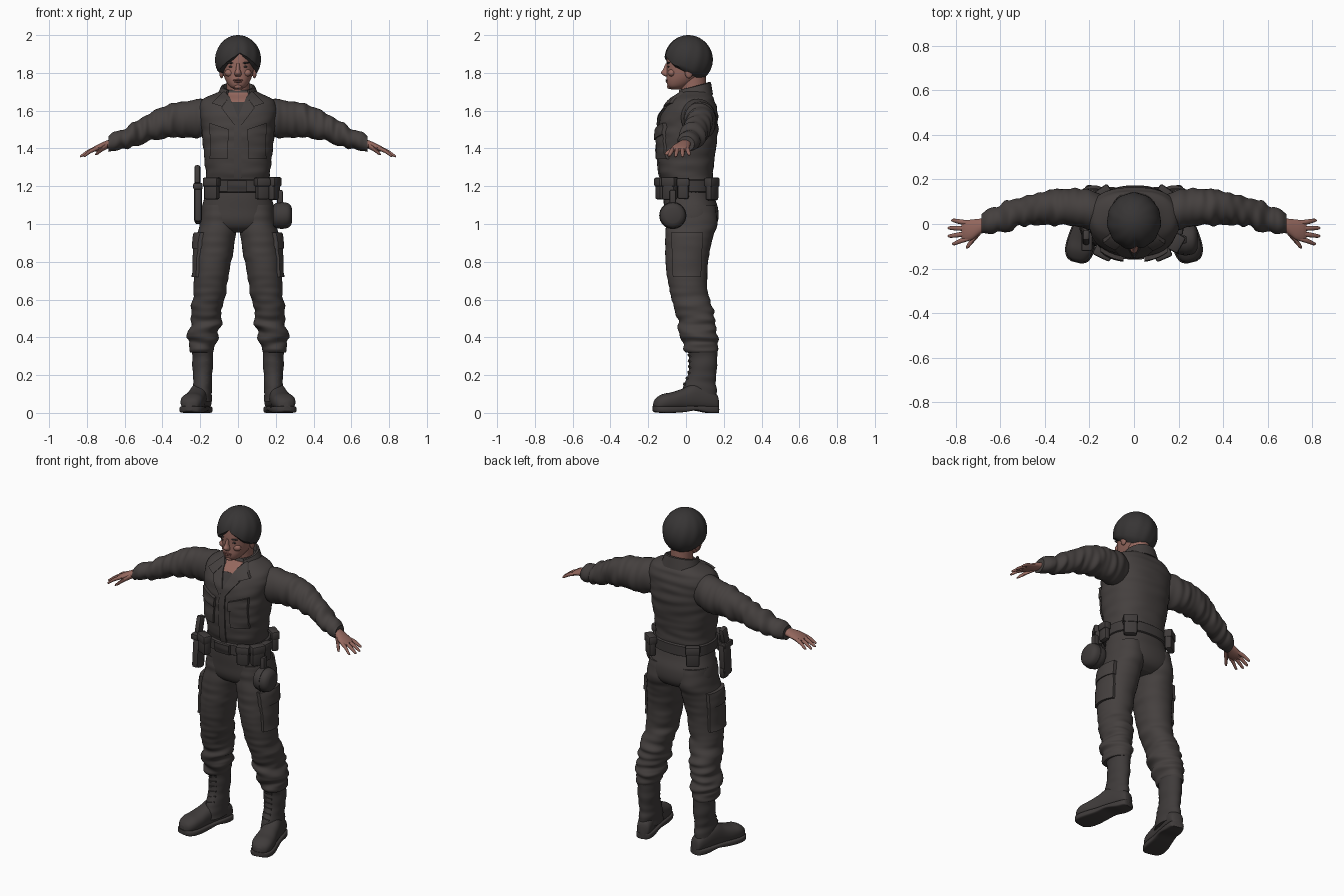
import bpy, bmesh, math
from mathutils import Vector, Matrix, noise
from mathutils.bvhtree import BVHTree

if "Cube" in bpy.data.objects:
    bpy.data.objects.remove(bpy.data.objects["Cube"])


def material(name, rgb):
    m = bpy.data.materials.new(name)
    m.diffuse_color = (*rgb, 1)
    m.use_nodes = True
    m.node_tree.nodes["Principled BSDF"].inputs["Base Color"].default_value = m.diffuse_color
    return m


CLOTH = material("dark cloth", (0.059, 0.051, 0.049))
GEAR = material("dark gear", (0.050, 0.044, 0.043))
HAIR = material("dark hair", (0.038, 0.035, 0.035))
SKIN = material("skin", (0.30, 0.138, 0.112))
LIP = material("lip", (0.21, 0.085, 0.072))


def add(name, verts, faces, mat):
    me = bpy.data.meshes.new(name)
    me.from_pydata([tuple(v) for v in verts], [], faces)
    bm = bmesh.new()
    bm.from_mesh(me)
    bmesh.ops.recalc_face_normals(bm, faces=bm.faces)
    bm.to_mesh(me)
    bm.free()
    me.materials.append(mat)
    ob = bpy.data.objects.new(name, me)
    bpy.context.collection.objects.link(ob)
    return BVHTree.FromPolygons([Vector(v) for v in verts], faces)


def spline(secs, k):
    out = []
    for i in range(len(secs) - 1):
        a, b, c, d = secs[max(i - 1, 0)], secs[i], secs[i + 1], secs[min(i + 2, len(secs) - 1)]
        for j in range(k):
            t = j / k
            out.append([q + 0.5 * t * (r - p + t * (2 * p - 5 * q + 4 * r - s + t * (3 * (q - r) + s - p)))
                        for p, q, r, s in zip(a, b, c, d)])
    return out + [list(secs[-1])]


def loft(name, axis, secs, mat, n=32, k=6, p=2.0, w=None, m=None, s=1):
    """Sections are (position on axis, centre 1, centre 2, radius 1, radius 2)."""
    ax = "xyz".index(axis)
    scale = [7, 7, 7]
    scale[ax] = 27
    rows = spline(secs, k) if k > 1 else secs
    verts = []
    for t, a, b, ra, rb in rows:
        for i in range(n):
            g = 2 * math.pi * i / n
            u, v = [math.copysign(abs(f) ** (2 / p), f) for f in (math.cos(g), math.sin(g))]
            q = [a + ra * u, b + rb * v]
            q.insert(ax, t)
            if w:
                f = w(t) * noise.noise(Vector([x * y for x, y in zip(q, scale)]))
                q = [a + (ra + f) * u, b + (rb + f) * v]
                q.insert(ax, t)
            q = m @ Vector(q) if m else Vector(q)
            q.x *= s
            verts.append(q)
    faces = [(r * n + i, r * n + (i + 1) % n, r * n + n + (i + 1) % n, r * n + n + i)
             for r in range(len(rows) - 1) for i in range(n)]
    faces += [tuple(range(n)), tuple(range(len(verts) - n, len(verts)))]
    return add(name, verts, faces, mat)


def band(z, cx, rx, y0, y1):
    return (z, cx, (y0 + y1) / 2, rx, (y1 - y0) / 2)


def patch(name, bvh, corners, mat, t=0.01, side=0, n=10):
    """Plate laid on a surface; corners are (x, z) from the front or (y, z) from a side."""
    d = Vector((-side, 0, 0)) if side else Vector((0, 1, 0))
    A, B, C, D = [Vector(c) for c in corners]
    top, low = [], []
    for i in range(n + 1):
        for j in range(n + 1):
            q = A.lerp(B, i / n).lerp(D.lerp(C, i / n), j / n)
            o = Vector((side, q[0], q[1])) if side else Vector((q[0], -1, q[1]))
            hit = bvh.ray_cast(o, d)[0] or bvh.find_nearest(o)[0]
            top.append(hit - d * t)
            low.append(hit + d * 0.006)
    N, h = n + 1, len(top)
    faces = [(i * N + j, i * N + j + 1, i * N + N + j + 1, i * N + N + j) for i in range(n) for j in range(n)]
    faces += [tuple(x + h for x in f) for f in faces]
    rim = [j for j in range(n)] + [i * N + n for i in range(n)] + [n * N + j for j in range(n, 0, -1)] + \
          [i * N for i in range(n, 0, -1)]
    faces += [(a, b, b + h, a + h) for a, b in zip(rim, rim[1:] + rim[:1])]
    return add(name, top + low, faces, mat)


def solid(name, bm, mat, mx):
    bm.transform(mx)
    me = bpy.data.meshes.new(name)
    bm.to_mesh(me)
    bm.free()
    me.materials.append(mat)
    bpy.context.collection.objects.link(bpy.data.objects.new(name, me))


def box(name, loc, dims, mat=GEAR, rz=0, bevel=0.01, tilt=0):
    bm = bmesh.new()
    bmesh.ops.create_cube(bm, size=1, matrix=Matrix.Diagonal((*dims, 1)))
    bmesh.ops.bevel(bm, geom=bm.edges[:], offset=bevel, segments=2, profile=0.5, affect='EDGES')
    solid(name, bm, mat, Matrix.Translation(loc) @ Matrix.Rotation(rz, 4, 'Z') @ Matrix.Rotation(tilt, 4, 'X'))


def ball(name, loc, radii, mat, ry=0):
    bm = bmesh.new()
    bmesh.ops.create_uvsphere(bm, u_segments=16, v_segments=10, radius=1)
    solid(name, bm, mat, Matrix.Translation(loc) @ Matrix.Rotation(ry, 4, 'Y') @ Matrix.Diagonal((*radii, 1)))


# Jacket and trouser seat
jacket = loft("jacket", 'z', [band(z, 0, r, a, b) for z, r, a, b in (
    (1.17, .17, -.122, .14), (1.22, .168, -.13, .14), (1.28, .171, -.142, .145), (1.38, .183, -.15, .155),
    (1.48, .192, -.15, .168), (1.56, .2, -.14, .17), (1.62, .203, -.11, .163), (1.66, .185, -.075, .15),
    (1.69, .125, -.035, .13), (1.71, .08, -.02, .12))], CLOTH, n=48, k=8, p=2.4, w=lambda z: .006)
loft("trouser_seat", 'z', [band(z, 0, r, a, b) for z, r, a, b in (
    (1.2, .166, -.12, .138), (1.14, .178, -.12, .152), (1.08, .193, -.115, .17), (1.02, .196, -.11, .17),
    (.98, .17, -.09, .15), (.955, .10, -.05, .11))], CLOTH, n=40, p=2.3)

# Jacket front: shirt opening, collar, lapels, placket, pockets
patch("chest_skin", jacket, [(-.055, 1.695), (.055, 1.695), (.037, 1.645), (-.037, 1.645)], SKIN, .004)
patch("undershirt", jacket, [(-.04, 1.645), (.04, 1.645), (.005, 1.55), (-.005, 1.55)], GEAR, .005)
patch("placket", jacket, [(-.022, 1.56), (.018, 1.56), (.018, 1.235), (-.022, 1.235)], CLOTH, .007)
patch("buckle", jacket, [(-.055, 1.23), (.045, 1.23), (.045, 1.17), (-.055, 1.17)], GEAR, .03)
for s, side in ((1, "left"), (-1, "right")):
    def mir(*pts):
        return [(s * x, z) for x, z in pts]
    patch("collar_point_" + side, jacket, mir((.075, 1.703), (.14, 1.64), (.085, 1.622), (.045, 1.675)), CLOTH, .018)
    patch("lapel_" + side, jacket, mir((.045, 1.675), (.088, 1.615), (.02, 1.525), (-.005, 1.55)), CLOTH, .012)
    patch("chest_pocket_" + side, jacket, mir((.05, 1.49), (.145, 1.5), (.15, 1.345), (.055, 1.345)), CLOTH, .013)
    patch("pocket_flap_" + side, jacket, mir((.047, 1.5), (.15, 1.535), (.15, 1.475), (.047, 1.445)), CLOTH, .02)

# Folded collar around the neck
verts, rows = [], ((.072, .07, 1.69), (.08, .077, 1.752), (.09, .087, 1.75), (.118, .098, 1.685))
for i in range(33):
    g = math.radians(-140 + 280 * i / 32)
    f = (1 - math.cos(g)) / 2
    for rx, ry, z in rows:
        verts.append((rx * math.sin(g), .045 + ry * (1 + .25 * f) * math.cos(g), z - .045 * f))
add("collar", verts, [(4 * i + j, 4 * i + (j + 1) % 4, 4 * i + 4 + (j + 1) % 4, 4 * i + 4 + j)
                      for i in range(32) for j in range(4)] + [(0, 1, 2, 3), (128, 129, 130, 131)], CLOTH)

# Neck, head and face
loft("neck", 'z', [(1.6, 0, .04, .06, .05), (1.66, 0, .042, .062, .062), (1.72, 0, .04, .06, .066),
                   (1.8, 0, .035, .062, .07)], SKIN)
loft("head", 'z', [(1.712, 0, -.055, .018, .022), (1.728, 0, -.045, .044, .05), (1.755, 0, -.025, .063, .078),
                   (1.79, 0, -.005, .077, .097), (1.83, 0, .004, .084, .106), (1.87, 0, .01, .088, .112),
                   (1.92, 0, .01, .083, .104), (1.96, 0, .01, .055, .07)], SKIN, p=2.2)
loft("nose", 'z', [(1.782, 0, -.1, .012, .012), (1.79, 0, -.105, .018, .02), (1.802, 0, -.108, .017, .024),
                   (1.82, 0, -.104, .011, .017), (1.85, 0, -.098, .008, .01)], SKIN, n=16)
ball("upper_lip", (0, -.099, 1.762), (.026, .010, .005), LIP)
ball("lower_lip", (0, -.098, 1.753), (.022, .010, .006), LIP)
ball("chin", (0, -.085, 1.728), (.022, .016, .014), SKIN)
for s, side in ((1, "left"), (-1, "right")):
    ball("eye_" + side, (s * .036, -.092, 1.833), (.014, .005, .005), HAIR)
    ball("brow_" + side, (s * .038, -.092, 1.853), (.025, .009, .005), HAIR, s * -.1)
    ball("cheek_" + side, (s * .045, -.075, 1.80), (.026, .02, .02), SKIN)
    ball("ear_" + side, (s * .087, .015, 1.805), (.012, .022, .034), SKIN)

# Hair cap, cut lower at the back and parted over the forehead
edge = [(-180, 1.762), (-120, 1.772), (-90, 1.797), (-60, 1.80), (-35, 1.835), (-10, 1.872), (5, 1.895),
        (25, 1.87), (50, 1.83), (75, 1.81), (100, 1.787), (140, 1.768), (180, 1.762)]
verts, N, R = [], 72, 16
for i in range(N):
    a = -180 + 360 * i / N
    for (a0, z0), (a1, z1) in zip(edge, edge[1:]):
        if a0 <= a <= a1:
            zmin = z0 + (z1 - z0) * (a - a0) / (a1 - a0)
    g = math.radians(a)
    last = math.acos((zmin - 1.87) / .13)
    for j in range(R + 1):
        ph = last * max(j, .15) / R if j < R else last
        part = 1 - .06 * math.exp(-((a - 5) / 7) ** 2) * math.sin(ph)
        r = math.sin(ph) * part * (1 + .012 * math.sin(11 * g + 3 * ph) * math.sin(ph)) * (.86 if j == R else 1)
        verts.append((.121 * r * math.sin(g), .013 - .128 * r * math.cos(g), 1.87 + .13 * math.cos(ph)))
C = R + 1
add("hair", verts, [(i * C + j, (i + 1) % N * C + j, (i + 1) % N * C + j + 1, i * C + j + 1)
                    for i in range(N) for j in range(R)] + [tuple(i * C for i in range(N))], HAIR)

for s, side in ((1, "left"), (-1, "right")):
    # Sleeves
    loft("sleeve_" + side, 'x', [
        (.12, .05, 1.565, .07, .085), (.2, .065, 1.56, .088, .102), (.27, .075, 1.553, .085, .096),
        (.35, .075, 1.545, .08, .09), (.43, .07, 1.525, .075, .079), (.5, .058, 1.497, .073, .069),
        (.58, .035, 1.46, .068, .061), (.65, .008, 1.432, .055, .049), (.685, -.004, 1.423, .046, .042)],
        CLOTH, k=10, w=lambda x: .006 + .014 * min(1, max(0, (x - .2) * 5)), s=s)
    # Hands
    loft("palm_" + side, 'x', [
        (.65, .0, 1.43, .03, .025), (.69, -.01, 1.422, .034, .022), (.73, -.026, 1.408, .046, .019),
        (.76, -.03, 1.397, .045, .014), (.775, -.03, 1.392, .036, .008)], SKIN, n=20, s=s)
    for i, (y0, x1, y1, z1) in enumerate(((.004, .822, .016, 1.366), (-.02, .837, -.018, 1.358),
                                          (-.043, .837, -.054, 1.358), (-.064, .818, -.088, 1.36))):
        loft(f"finger_{i}_{side}", 'x', [
            (.74, y0, 1.403, .011, .011), ((.74 + x1) / 2, (y0 + y1) / 2, (1.412 + z1) / 2, .011, .011),
            (x1 - .01, y1, z1 + .004, .008, .008), (x1, y1, z1, .002, .002)], SKIN, n=12, k=4, s=s)
    loft("thumb_" + side, 'x', [(.69, -.03, 1.415, .018, .016), (.72, -.066, 1.396, .016, .013),
                                (.745, -.096, 1.376, .013, .01), (.756, -.106, 1.368, .004, .003)],
         SKIN, n=12, k=4, s=s)
    # Trouser legs gathered above the boots
    leg = loft("trouser_leg_" + side, 'z', [band(*v) for v in (
        (1.1, .098, .09, -.10, .155), (1.0, .104, .1, -.105, .165), (.93, .116, .102, -.108, .142),
        (.85, .125, .1, -.11, .125), (.75, .138, .092, -.105, .113), (.65, .15, .088, -.085, .115),
        (.55, .163, .084, -.06, .14), (.47, .175, .082, -.043, .153), (.41, .182, .08, -.035, .162),
        (.37, .186, .074, -.022, .166), (.345, .186, .066, -.008, .166), (.32, .186, .056, .01, .16))],
        CLOTH, n=36, k=10, p=2.15, w=lambda z: .005 + .018 * min(1, max(0, (.72 - z) * 4)), s=s)
    # Cargo pockets
    patch("cargo_pocket_" + side, leg, [(-.075, .93), (.085, .93), (.08, .72), (-.07, .72)], CLOTH, .014, s)
    patch("cargo_flap_" + side, leg, [(-.08, .955), (.09, .955), (.088, .87), (-.078, .87)], CLOTH, .02, s)
    # Boots
    shaft = loft("boot_shaft_" + side, 'z', [band(*v) for v in (
        (.35, .186, .058, .012, .166), (.335, .186, .06, .01, .168), (.32, .186, .056, .014, .165),
        (.24, .186, .055, .014, .163), (.17, .187, .05, .0, .158), (.12, .187, .05, -.02, .162),
        (.06, .187, .046, -.03, .163))], GEAR, w=lambda z: .006, s=s)
    turn = Matrix.Translation((.174, .17, 0)) @ Matrix.Rotation(math.radians(14), 4, 'Z')
    prof = ((0, .02, .075), (.012, .037, .1), (.06, .046, .13), (.13, .05, .155), (.19, .053, .13),
            (.25, .06, .11), (.30, .059, .1), (.335, .044, .08), (.35, .018, .06))
    loft("boot_foot_" + side, 'y', [(-t, 0, (h + .015) / 2, r, (h - .015) / 2) for t, r, h in prof],
         GEAR, n=28, p=2.4, m=turn, s=s)
    loft("boot_sole_" + side, 'y', [(-t * 1.01, 0, (.036 + b) / 2, r + .005, (.036 - b) / 2) for (t, r, h), b in
                                    zip(prof, (0, 0, 0, .012, .004, 0, 0, .003, .01))],
         GEAR, n=28, p=5, m=turn, s=s)
    for i in range(6):
        z = .15 + .03 * i
        patch(f"lace_{i}_{side}", shaft, [(s * .162, z + .014), (s * .212, z + .004), (s * .212, z - .004),
                                          (s * .162, z + .006)], GEAR, .006, n=4)

# Belt
loft("belt", 'z', [band(z, 0, r, -a, a + .012) for z, r, a in (
    (1.168, .172, .135), (1.172, .179, .141), (1.23, .179, .141), (1.235, .172, .135))], GEAR, n=48, k=1, p=2.4)


def pouch(name, x, y, w, d, h, z, rz):
    box(name, (x, y, z), (w, d, h), rz=rz, bevel=.012)
    box(name + "_flap", (x, y, z + h * .3), (w + .008, d + .01, h * .42), rz=rz, bevel=.01)


# Belt pouches
pouch("front_pouch_right", -.138, -.128, .078, .045, .115, 1.187, -.45)
pouch("front_pouch_left", .128, -.132, .07, .045, .115, 1.187, .4)
pouch("side_pouch_left", .19, -.085, .075, .045, .12, 1.187, 1.05)
pouch("hip_pouch_left", .2, -.015, .06, .035, .11, 1.187, 1.5)
pouch("back_pouch_left", .142, .138, .075, .04, .12, 1.185, -.6 + math.pi)
pouch("back_pouch_right", -.142, .138, .075, .04, .12, 1.185, .6 + math.pi)

# Round canteen cover hanging on the left hip
loft("canteen_cover", 'x', [(x, -.07, 1.045, r, r) for x, r in (
    (.185, .045), (.192, .06), (.21, .068), (.255, .068), (.275, .058), (.285, .04))], GEAR, k=3)
box("canteen_strap", (.222, -.07, 1.13), (.03, .035, .1), bevel=.008)
loft("canteen_rim", 'x', [(x, -.07, 1.045, .072, .072) for x in (.222, .24)], GEAR, k=1)

# Holster and grip on the right hip
box("holster", (-.212, -.075, 1.11), (.042, .075, .2), bevel=.014, tilt=-.08)
box("holster_tip", (-.212, -.065, 1.035), (.036, .055, .07), bevel=.014, tilt=-.08)
box("holster_strap", (-.212, -.08, 1.2), (.05, .082, .035), bevel=.008)
box("sidearm_grip", (-.215, -.06, 1.26), (.032, .05, .1), bevel=.012, tilt=-.25)

bpy.ops.object.select_all(action='SELECT')
bpy.context.view_layer.objects.active = bpy.data.objects["jacket"]
bpy.ops.object.shade_smooth_by_angle(angle=math.radians(42))
